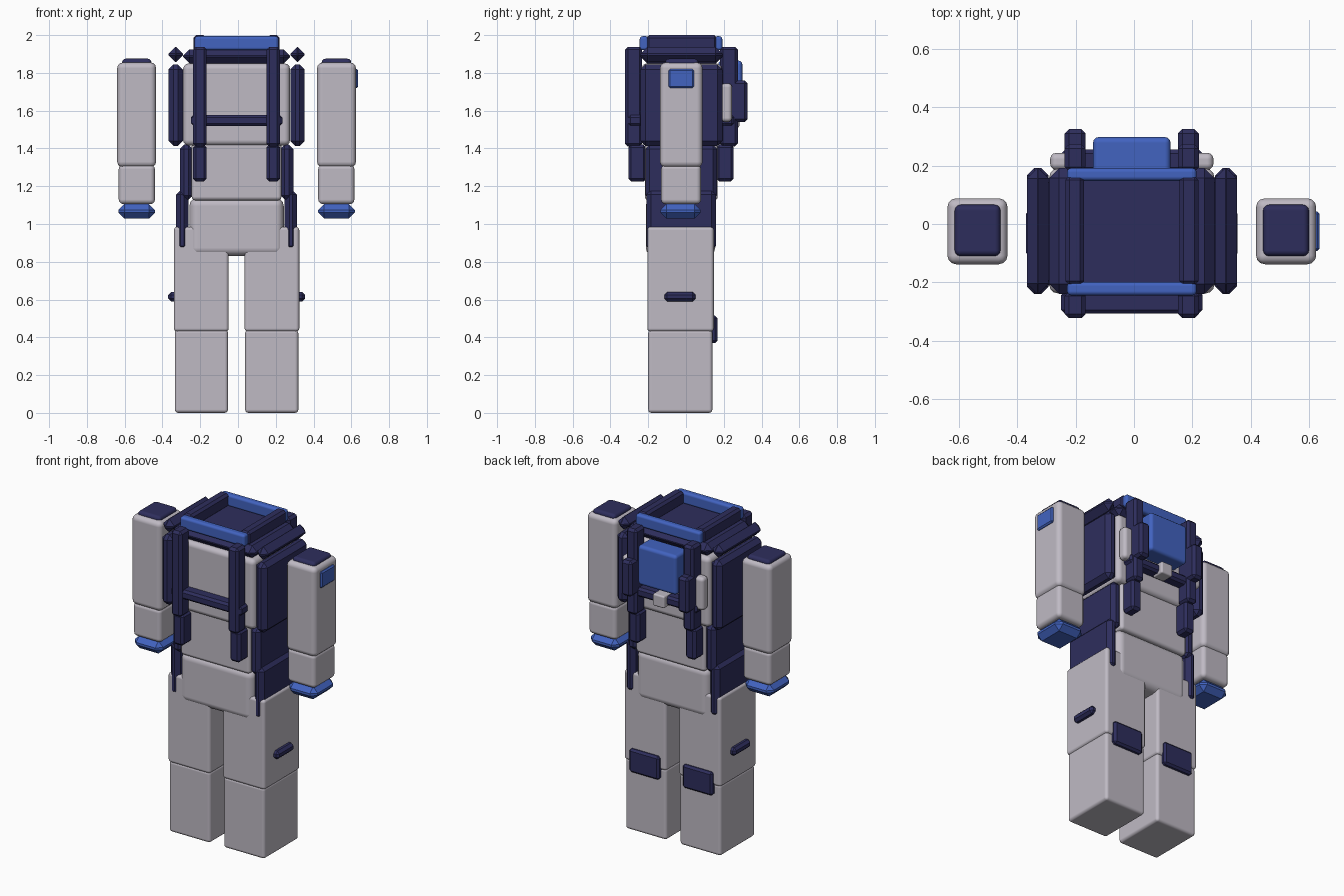
import bpy
import math

CX = -0.0075  # body mid-line; the sleeve patch widens one side


def material(name, rgb):
    m = bpy.data.materials.new(name)
    m.diffuse_color = (*rgb, 1)
    return m


GREY = material("light grey", (0.52, 0.49, 0.55))
NAVY = material("navy", (0.027, 0.027, 0.108))
BLUE = material("blue", (0.054, 0.125, 0.53))


def box(name, mat, x, y, z, bevel=0.015, segments=3):
    """Bevelled box given by its (min, max) range on each axis."""
    mid = [(r[0] + r[1]) / 2 for r in (x, y, z)]
    size = [r[1] - r[0] for r in (x, y, z)]
    bpy.ops.mesh.primitive_cube_add(size=1, location=(mid[0] + CX, mid[1], mid[2]))
    ob = bpy.context.object
    ob.name = name
    ob.scale = size
    bpy.ops.object.transform_apply(location=False, rotation=False, scale=True)
    ob.data.materials.append(mat)
    mod = ob.modifiers.new("Bevel", 'BEVEL')
    mod.width = min(bevel, min(size) * 0.49)
    mod.segments = segments
    mod.limit_method = 'NONE'
    if segments > 1:
        bpy.ops.object.shade_smooth_by_angle(angle=math.radians(40))
        mod.harden_normals = True
    return ob


def pair(name, mat, x, y, z, bevel=0.015, segments=3):
    """The same box on both sides of the mid-line."""
    box("right_" + name, mat, x, y, z, bevel, segments)
    box("left_" + name, mat, (-x[1], -x[0]), y, z, bevel, segments)


# Legs
pair("lower_leg", GREY, (0.045, 0.327), (-0.20, 0.14), (0, 0.44), 0.018)
pair("upper_leg", GREY, (0.042, 0.332), (-0.205, 0.147), (0.43, 0.985), 0.018)
pair("leg_peg", NAVY, (0.30, 0.362), (-0.115, 0.05), (0.59, 0.64), 0.015, 1)
pair("calf_pouch", NAVY, (0.08, 0.285), (0.12, 0.166), (0.37, 0.515), 0.012, 1)

# Pelvis, abdomen and chest
box("pelvis", GREY, (-0.25, 0.25), (-0.213, 0.155), (0.83, 1.14), 0.045)
box("abdomen", GREY, (-0.238, 0.238), (-0.218, 0.168), (1.125, 1.43), 0.02)
box("chest", GREY, (-0.283, 0.283), (-0.238, 0.19), (1.415, 1.85), 0.03)

# Side armour
pair("hip_panel", NAVY, (0.255, 0.32), (-0.21, 0.158), (0.86, 1.18), 0.024, 1)
pair("waist_panel", NAVY, (0.232, 0.30), (-0.215, 0.165), (1.13, 1.42), 0.022, 1)
pair("rib_panel", NAVY, (0.285, 0.36), (-0.24, 0.192), (1.413, 1.845), 0.026, 1)
pair("shoulder_bar", NAVY, (0.285, 0.36), (-0.24, 0.192), (1.857, 1.938), 0.036, 1)

# Collar: slab with a shallow frame on top
box("collar_slab", NAVY, (-0.283, 0.283), (-0.24, 0.192), (1.85, 1.925), 0.034, 1)
pair("collar_rail", NAVY, (0.163, 0.228), (-0.21, 0.165), (1.915, 2.0), 0.014, 1)
box("collar_front", BLUE, (-0.222, 0.222), (-0.245, -0.198), (1.92, 1.994), 0.015)
box("collar_back", BLUE, (-0.222, 0.222), (0.148, 0.192), (1.92, 1.994), 0.015)

# Harness straps
pair("front_strap", NAVY, (0.158, 0.23), (-0.323, -0.232), (1.41, 1.938), 0.015, 1)
pair("front_strap_end", NAVY, (0.158, 0.23), (-0.305, -0.21), (1.225, 1.42), 0.015, 1)
box("front_crossbar", NAVY, (-0.242, 0.242), (-0.307, -0.23), (1.52, 1.577), 0.013, 1)
pair("back_strap", NAVY, (0.158, 0.23), (0.18, 0.274), (1.41, 1.938), 0.015, 1)
pair("back_strap_end", NAVY, (0.158, 0.23), (0.16, 0.252), (1.225, 1.42), 0.015, 1)
pair("strap_pod", NAVY, (0.158, 0.23), (0.235, 0.325), (1.54, 1.76), 0.015, 1)
box("back_crossbar", NAVY, (-0.242, 0.242), (0.18, 0.255), (1.52, 1.577), 0.013, 1)

# Back equipment
box("back_pack", BLUE, (-0.133, 0.133), (0.17, 0.298), (1.62, 1.865), 0.02)
box("buckle", GREY, (-0.04, 0.04), (0.20, 0.282), (1.51, 1.585), 0.01)
pair("side_canister", GREY, (0.21, 0.28), (0.185, 0.244), (1.54, 1.745), 0.022)

# Arms
pair("upper_arm", GREY, (0.426, 0.632), (-0.138, 0.088), (1.30, 1.855), 0.03)
pair("forearm", GREY, (0.432, 0.624), (-0.132, 0.08), (1.105, 1.315), 0.025)
pair("hand", BLUE, (0.432, 0.626), (-0.136, 0.078), (1.028, 1.106), 0.032, 1)
pair("shoulder_cap", NAVY, (0.45, 0.607), (-0.11, 0.066), (1.83, 1.875), 0.02)
box("sleeve_patch", BLUE, (0.61, 0.644), (-0.092, 0.042), (1.72, 1.82), 0.008, 1)
